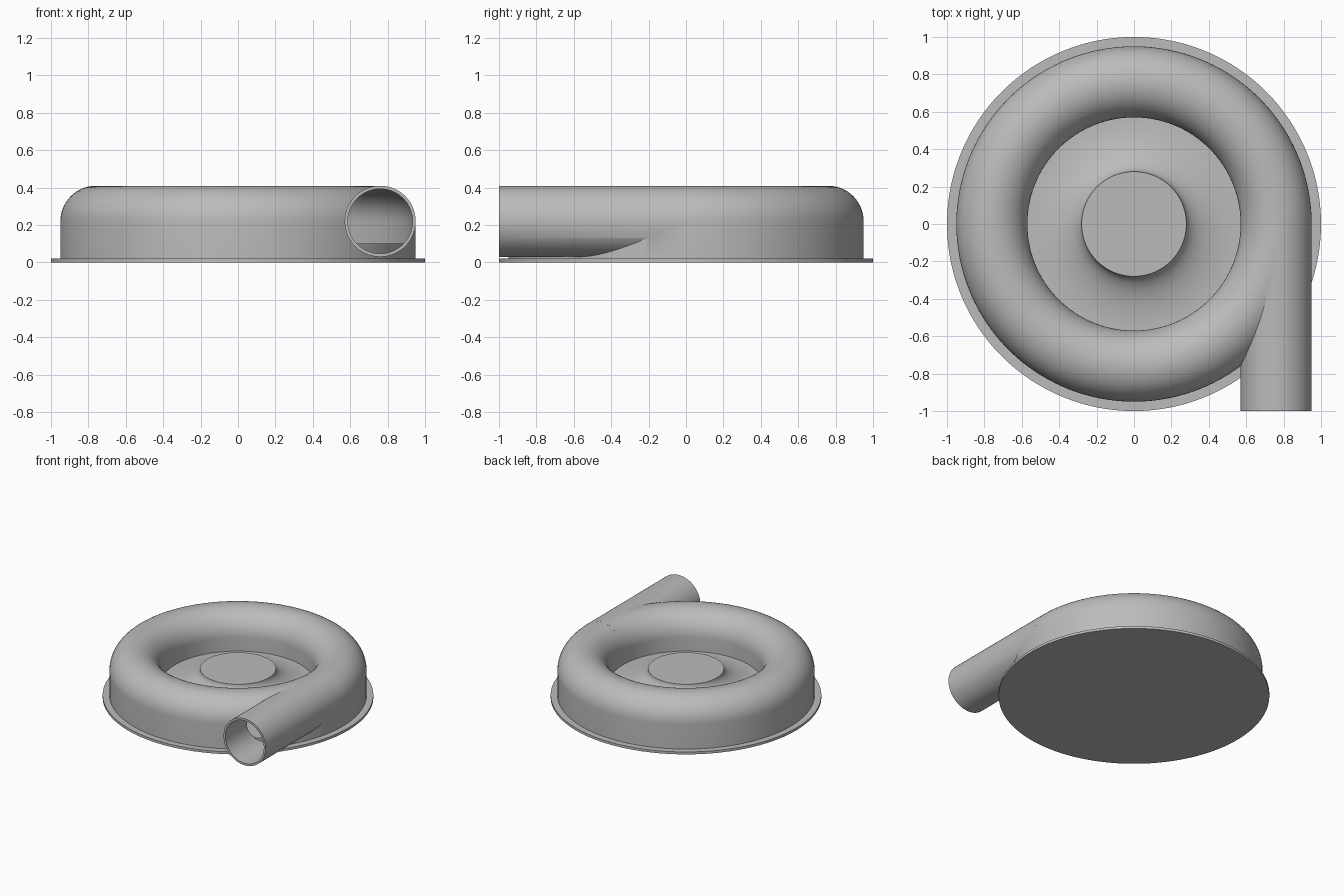
import bpy, bmesh
from math import sin, cos, pi, radians
from mathutils import Matrix

cube = bpy.data.objects.get("Cube")
if cube:
    bpy.data.objects.remove(cube, do_unlink=True)

metal = bpy.data.materials.new("light grey metal")
metal.use_nodes = True
GREY = (0.5, 0.5, 0.5, 1)
metal.diffuse_color = GREY
metal.node_tree.nodes["Principled BSDF"].inputs["Base Color"].default_value = GREY

RING, TUBE, WALL = 0.76, 0.19, 0.017   # volute centre radius, tube radius, wall
AXIS_Z = 0.22                          # height of the tube centre
FLOOR = 0.10
STEPS = 144


def make_object(name, bm):
    bmesh.ops.recalc_face_normals(bm, faces=bm.faces)
    mesh = bpy.data.meshes.new(name)
    bm.to_mesh(mesh)
    bm.free()
    mesh.materials.append(metal)
    ob = bpy.data.objects.new(name, mesh)
    bpy.context.collection.objects.link(ob)
    return ob


def lathe(name, profile, closed=False):
    """Spin an (r, z) profile about the vertical axis."""
    bm = bmesh.new()
    turn = Matrix.Rotation(pi / STEPS, 3, 'Z')
    verts = [bm.verts.new(turn @ Matrix.Identity(3).col[0] * r) for r, z in profile]
    for v, (r, z) in zip(verts, profile):
        v.co.z = z
    pairs = list(zip(verts, verts[1:] + verts[:1]))
    edges = [bm.edges.new(p) for p in (pairs if closed else pairs[:-1])]
    bmesh.ops.spin(bm, geom=verts + edges, cent=(0, 0, 0), axis=(0, 0, 1),
                   angle=2 * pi, steps=STEPS, use_merge=True)
    bmesh.ops.remove_doubles(bm, verts=bm.verts, dist=1e-5)
    return make_object(name, bm)


def tube_along_y(name, radius, y0, y1):
    """Solid cylinder on the outlet axis."""
    bm = bmesh.new()
    place = (Matrix.Translation((RING, (y0 + y1) / 2, AXIS_Z))
             @ Matrix.Rotation(pi / 2, 4, 'X'))
    bmesh.ops.create_cone(bm, cap_ends=True, segments=96, radius1=radius,
                          radius2=radius, depth=y1 - y0, matrix=place)
    return make_object(name, bm)


def arch(radius, n=28):
    """Half circle over the volute, outside to inside."""
    return [(RING + radius * cos(pi * i / n), AXIS_Z + radius * sin(pi * i / n))
            for i in range(n + 1)]


def combine(target, tool, operation):
    mod = target.modifiers.new(operation.title(), 'BOOLEAN')
    mod.operation, mod.solver, mod.object = operation, 'EXACT', tool
    bpy.context.view_layer.objects.active = target
    bpy.ops.object.modifier_apply(modifier=mod.name)
    bpy.data.objects.remove(tool, do_unlink=True)


def shade(ob):
    bpy.ops.object.select_all(action='DESELECT')
    ob.select_set(True)
    bpy.context.view_layer.objects.active = ob
    bpy.ops.object.shade_smooth_by_angle(angle=radians(30))


# Casing: flange, outer wall, rounded volute, inner wall, flared central hub
HUB_R, HUB_Z, EDGE_Z, INNER = 0.28, 0.235, 0.11, RING - TUBE
flare = [(INNER - (INNER - HUB_R) * sin(pi / 2 * i / 16),
          HUB_Z - (HUB_Z - EDGE_Z) * cos(pi / 2 * i / 16)) for i in range(17)]
casing = lathe("volute_casing",
               [(0, 0), (1, 0), (1, 0.02), (RING + TUBE, 0.02)]
               + arch(TUBE) + flare + [(0, HUB_Z)])

# Outlet pipe joined tangentially, then hollowed together with the volute
combine(casing, tube_along_y("outlet_pipe", TUBE, -1, 0), 'UNION')
bore_r = TUBE - WALL
cavity = lathe("cavity", arch(bore_r) + [(RING - bore_r, FLOOR - 0.01),
                                         (RING + bore_r, FLOOR - 0.01)], closed=True)
combine(casing, cavity, 'DIFFERENCE')
combine(casing, tube_along_y("bore", bore_r, -1.1, -0.001), 'DIFFERENCE')
shade(casing)

# Floor inside the volute, seen as a step through the outlet
floor_plate = lathe("inner_floor", [(0, 0.01), (0.94, 0.01), (0.94, FLOOR), (0, FLOOR)])
shade(floor_plate)
